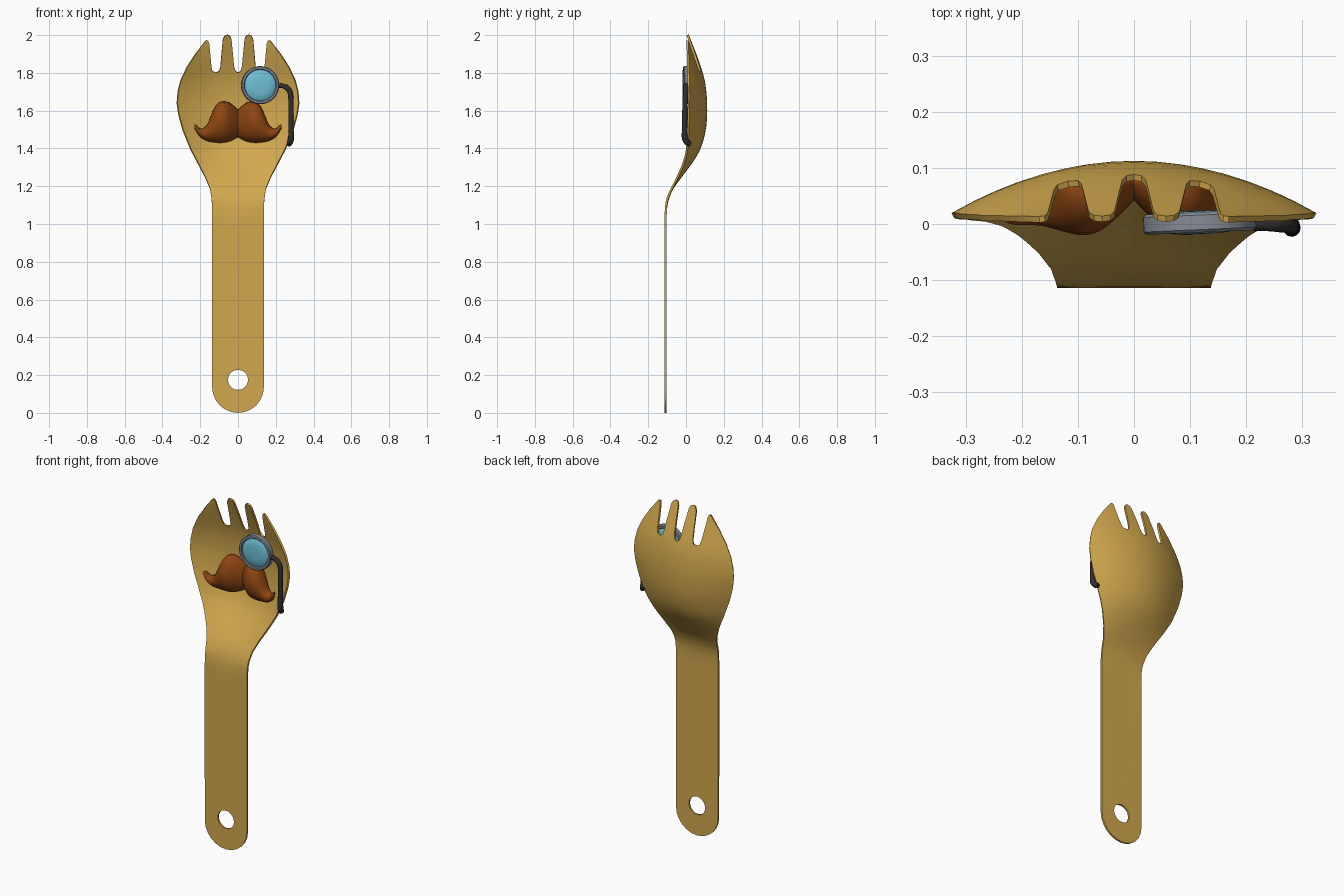
import bpy, bmesh, math
from mathutils import Vector, Matrix

if "Cube" in bpy.data.objects:
    bpy.data.objects.remove(bpy.data.objects["Cube"])


def mat(name, col):
    m = bpy.data.materials.new(name)
    m.diffuse_color = (*col, 1)
    m.use_nodes = True
    m.node_tree.nodes["Principled BSDF"].inputs["Base Color"].default_value = m.diffuse_color
    return m


GOLD = mat("gold", (0.64, 0.39, 0.075))
BROWN = mat("brown", (0.27, 0.06, 0.006))
STEEL = mat("steel", (0.24, 0.26, 0.30))
GLASS = mat("pale_blue", (0.16, 0.52, 0.68))
BLACK = mat("black", (0.03, 0.027, 0.025))


def interp(pts, t):
    """Smooth interpolation through rows (t, a, b, ...)."""
    n = len(pts)
    if t <= pts[0][0]:
        return pts[0][1:]
    if t >= pts[-1][0]:
        return pts[-1][1:]
    i = next(k for k in range(n - 1) if pts[k + 1][0] >= t)
    p, q = pts[i], pts[i + 1]
    h = q[0] - p[0]
    s = (t - p[0]) / h

    def slope(k, j):
        a, b = pts[max(k - 1, 0)], pts[min(k + 1, n - 1)]
        return (b[j] - a[j]) / (b[0] - a[0])
    return [(2*s**3 - 3*s*s + 1) * p[j] + (s**3 - 2*s*s + s) * h * slope(i, j)
            + (3*s*s - 2*s**3) * q[j] + (s**3 - s*s) * h * slope(i + 1, j)
            for j in range(1, len(p))]


def finish(bm, name, material, angle=35):
    me = bpy.data.meshes.new(name)
    bm.to_mesh(me)
    bm.free()
    me.materials.append(material)
    ob = bpy.data.objects.new(name, me)
    bpy.context.collection.objects.link(ob)
    bpy.ops.object.select_all(action='DESELECT')
    ob.select_set(True)
    bpy.context.view_layer.objects.active = ob
    for m in list(ob.modifiers):
        bpy.ops.object.modifier_apply(modifier=m.name)
    bpy.ops.object.shade_smooth_by_angle(angle=math.radians(angle))
    return ob


# ---- Spork body: rows are z, half width, rim y, centre y (front face)
PROFILE = [(0.9, .137, -.113, -.113), (1.06, .137, -.113, -.113), (1.13, .139, -.105, -.102),
           (1.19, .148, -.08, -.077), (1.25, .172, -.05, -.035), (1.33, .213, -.016, .025),
           (1.40, .249, .0, .066), (1.50, .289, .006, .094), (1.58, .311, .008, .101),
           (1.66, .320, .010, .100), (1.76, .300, .008, .088), (1.85, .256, .005, .062),
           (1.92, .207, .004, .036), (2.0, .14, .002, .004)]

right = [(.137 * math.sin(a), .137 - .137 * math.cos(a))
         for a in [k * math.pi / 12 for k in range(1, 7)]]
right += [(interp(PROFILE, z)[0], z) for z in
          (1.1, 1.14, 1.19, 1.25, 1.32, 1.4, 1.5, 1.58, 1.64, 1.70, 1.76, 1.83, 1.9)]
right += [(.178, 1.96), (.168, 1.971), (.158, 1.97), (.152, 1.955),        # outer tine
          (.140, 1.83), (.134, 1.808), (.116, 1.800), (.098, 1.808), (.092, 1.83),
          (.080, 1.975), (.071, 1.994), (.057, 2.0), (.042, 1.994), (.034, 1.975),  # inner tine
          (.020, 1.83), (.013, 1.808)]
outline = [(0, 0)] + right + [(0, 1.8)] + [(-x, z) for x, z in reversed(right)]
hole = [(.053 * math.cos(k * math.pi / 10), .175 + .053 * math.sin(k * math.pi / 10))
        for k in range(20)]

bm = bmesh.new()
for loop in (outline, hole):
    vs = [bm.verts.new((x, 0, z)) for x, z in loop]
    for i, v in enumerate(vs):
        bm.edges.new((v, vs[(i + 1) % len(vs)]))
bmesh.ops.triangle_fill(bm, edges=bm.edges[:], use_beauty=True, normal=(0, -1, 0))
cuts = [((k * .04, 0, 0), (1, 0, 0)) for k in range(-7, 8)]
cuts += [((0, 0, 1.0 + k * .04), (0, 0, 1)) for k in range(25)]
for co, no in cuts:
    bmesh.ops.bisect_plane(bm, geom=bm.verts[:] + bm.edges[:] + bm.faces[:],
                           plane_co=co, plane_no=no, dist=1e-5)
bmesh.ops.remove_doubles(bm, verts=bm.verts[:], dist=.0005)
for v in bm.verts:
    w, rim, mid = interp(PROFILE, v.co.z)
    v.co.y = rim + (mid - rim) * max(0, 1 - (v.co.x / w) ** 2)
bm.normal_update()
bmesh.ops.reverse_faces(bm, faces=[f for f in bm.faces if f.normal.y > 0])
bm.normal_update()
# thicken the sheet: back copy plus edge walls
border = [(l.vert, l.link_loop_next.vert) for e in bm.edges if e.is_boundary for l in e.link_loops]
back = {v: bm.verts.new(v.co - v.normal * .011) for v in bm.verts[:]}
for f in bm.faces[:]:
    bm.faces.new([back[v] for v in reversed(f.verts)])
for a, b in border:
    bm.faces.new((b, a, back[a], back[b]))
bmesh.ops.recalc_face_normals(bm, faces=bm.faces[:])
finish(bm, "spork_body", GOLD, 40)

# ---- Moustache: rows are |x|, bottom z, top z, front y, back y
TACHE = [(0, 1.46, 1.605, .042, .095), (.03, 1.443, 1.632, .012, .094), (.06, 1.433, 1.648, -.012, .093),
         (.09, 1.430, 1.648, -.020, .088), (.12, 1.431, 1.625, -.015, .08), (.145, 1.435, 1.57, -.008, .07),
         (.165, 1.44, 1.525, -.003, .06), (.185, 1.450, 1.507, -.002, .05), (.205, 1.466, 1.508, -.002, .04),
         (.22, 1.488, 1.525, .0, .03), (.23, 1.505, 1.527, .005, .018)]
bm = bmesh.new()
rings = []
N = 20
for k in range(-32, 33):
    x = .23 * k / 32
    lo, hi, fr, bk = interp(TACHE, abs(x))
    yc = fr + (bk - fr) * .75
    ring = []
    for j in range(N):
        a = 2 * math.pi * j / N
        c = math.cos(a)
        y = yc + c * ((bk - yc) if c > 0 else (yc - fr))
        ring.append(bm.verts.new((x, y, (lo + hi) / 2 + (hi - lo) / 2 * math.sin(a))))
    rings.append(ring)
for r, s in zip(rings, rings[1:]):
    for j in range(N):
        bm.faces.new((r[j], r[(j + 1) % N], s[(j + 1) % N], s[j]))
bm.faces.new(rings[0])
bm.faces.new(rings[-1])
bmesh.ops.recalc_face_normals(bm, faces=bm.faces[:])
finish(bm, "moustache", BROWN, 60)

# ---- Monocle: lathed rim and lens around the local y axis
PLACE = Matrix.Translation((.117, .003, 1.735)) @ Matrix.Rotation(math.radians(2.5), 4, 'Z')


def lathe(name, profile, material, closed, n=36):
    bm = bmesh.new()
    vs = [bm.verts.new((r, y, 0)) for r, y in profile]
    es = [bm.edges.new(p) for p in zip(vs, vs[1:])]
    if closed:
        es.append(bm.edges.new((vs[-1], vs[0])))
    bmesh.ops.spin(bm, geom=vs + es, cent=(0, 0, 0), axis=(0, 1, 0), angle=2 * math.pi, steps=n)
    bmesh.ops.remove_doubles(bm, verts=bm.verts[:], dist=.0002)
    bmesh.ops.recalc_face_normals(bm, faces=bm.faces[:])
    bm.transform(PLACE)
    finish(bm, name, material)


lathe("monocle_rim", [(.082, -.013), (.086, -.018), (.096, -.018), (.101, -.013),
                      (.101, .013), (.096, .018), (.086, .018), (.082, .013)], STEEL, True)
lathe("monocle_lens", [(0, -.021), (.04, -.020), (.066, -.017), (.083, -.008),
                       (.083, .008), (.066, .017), (.04, .020), (0, .021)], GLASS, False)

# ---- Cord: tube along a path, knotted at the end (x, y, z, radius)
CORD = [(0, .212, .0, 1.732, .012), (1, .235, .0, 1.732, .013), (2, .262, -.001, 1.718, .014),
        (3, .278, -.003, 1.685, .014), (4, .281, -.006, 1.60, .014), (5, .281, -.008, 1.50, .014),
        (6, .281, -.006, 1.455, .016), (7, .275, .006, 1.432, .016), (8, .268, .022, 1.422, .013)]
bm = bmesh.new()
pts = [interp(CORD, k / 4) for k in range(33)]
prev = None
N = 12
for i, p in enumerate(pts):
    a, b = pts[max(i - 1, 0)], pts[min(i + 1, 32)]
    t = (Vector(b[:3]) - Vector(a[:3])).normalized()
    u = t.cross(Vector((.5, 1, -.45))).normalized()
    v = t.cross(u)
    ring = [bm.verts.new(Vector(p[:3]) + p[3] * (u * math.cos(2 * math.pi * j / N)
            + v * math.sin(2 * math.pi * j / N))) for j in range(N)]
    if prev:
        for j in range(N):
            bm.faces.new((prev[j], prev[(j + 1) % N], ring[(j + 1) % N], ring[j]))
    if i in (0, 32):
        bm.faces.new(ring)
    prev = ring
bmesh.ops.recalc_face_normals(bm, faces=bm.faces[:])
finish(bm, "monocle_cord", BLACK)
